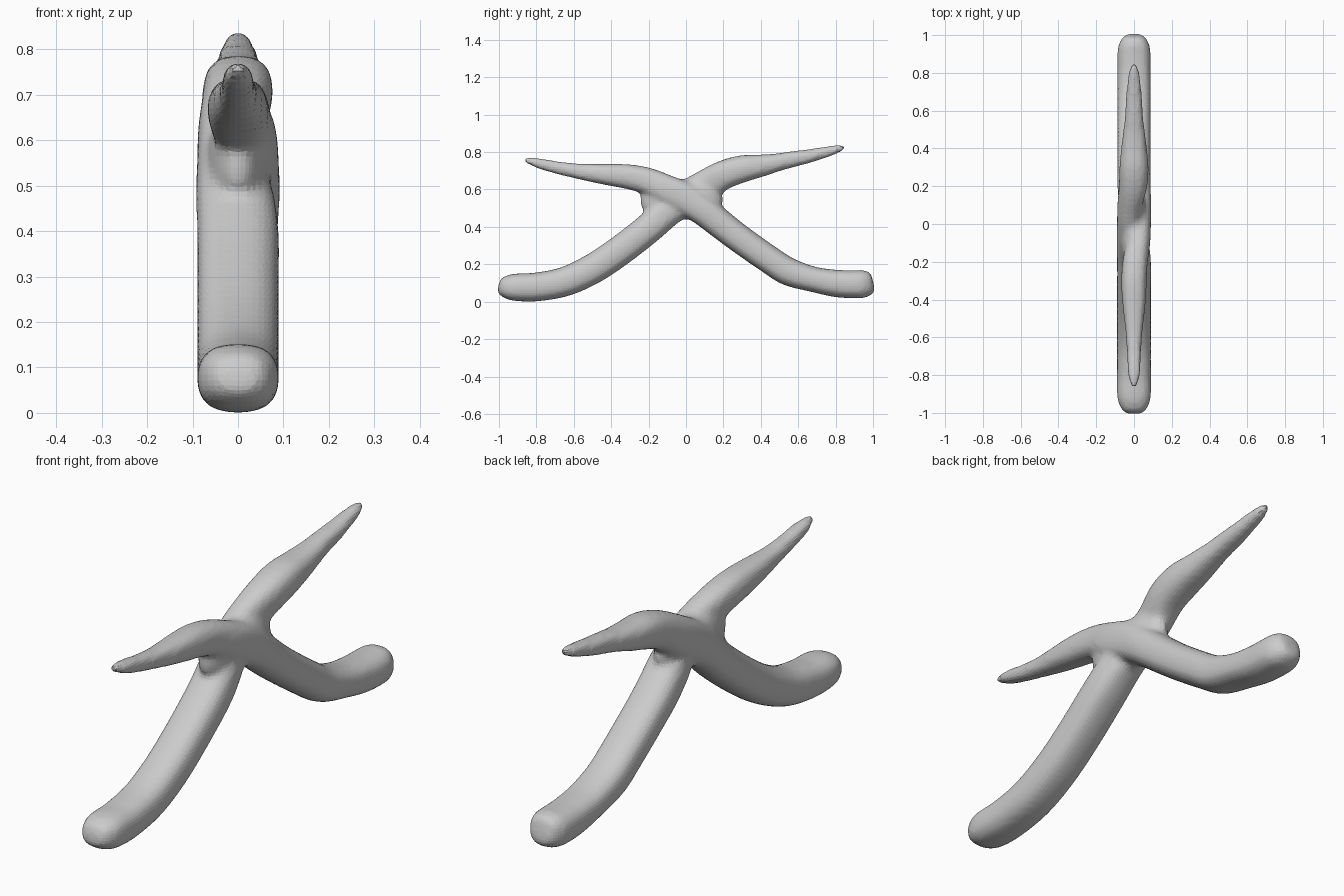
import bpy
import bmesh
from math import cos, sin, pi, copysign
from mathutils import Vector

cube = bpy.data.objects.get("Cube")
if cube:
    bpy.data.objects.remove(cube, do_unlink=True)

grey = bpy.data.materials.new("plain grey")
grey.use_nodes = True
COLOUR = (0.6, 0.6, 0.6, 1)
grey.diffuse_color = COLOUR
grey.node_tree.nodes["Principled BSDF"].inputs["Base Color"].default_value = COLOUR

SIDES = 24


def power(v, e):
    return copysign(abs(v) ** e, v)


def smooth_stations(stations, steps=5):
    """Catmull-Rom interpolation through (y, z, x, half width, half height)."""
    s = [Vector(p) for p in stations]
    s = [s[0]] + s + [s[-1]]
    out = []
    for a, b, c, d in zip(s, s[1:], s[2:], s[3:]):
        for i in range(steps):
            t = i / steps
            out.append(0.5 * (2 * b + (c - a) * t + (2 * a - 5 * b + 4 * c - d) * t * t
                              + (3 * b - a - 3 * c + d) * t ** 3))
    return out + [s[-1]]


def add_arm(bm, stations):
    """Loft rounded rings, square to the path, from the handle to the jaw tip."""
    pts = smooth_stations(stations)
    rings = []
    for i, p in enumerate(pts):
        a, b = pts[max(i - 1, 0)], pts[min(i + 1, len(pts) - 1)]
        along = Vector((0, b[0] - a[0], b[1] - a[1])).normalized()
        up = Vector((0, -along.z, along.y))
        rings.append([bm.verts.new(
            Vector((p[2], p[0], p[1]))
            + Vector((p[3] * power(cos(2 * pi * k / SIDES), 0.8), 0, 0))
            + up * p[4] * power(sin(2 * pi * k / SIDES), 0.8)) for k in range(SIDES)])
    for r, q in zip(rings, rings[1:]):
        for k in range(SIDES):
            n = (k + 1) % SIDES
            bm.faces.new((r[k], r[n], q[n], q[k]))
    bm.faces.new(rings[0][::-1])
    bm.faces.new(rings[-1])


bm = bmesh.new()

# Arm from the front handle to the back jaw, passing on the right
add_arm(bm, [
    (-1.003, .083, 0, .03, .025), (-.99, .081, 0, .058, .046), (-.95, .078, 0, .081, .066),
    (-.9, .077, 0, .09, .074), (-.8, .079, 0, .09, .077), (-.65, .107, 0, .09, .079),
    (-.5, .175, 0, .09, .081), (-.35, .275, 0, .09, .081), (-.2, .392, 0, .09, .081),
    (-.1, .482, -.008, .084, .083), (0, .558, -.024, .066, .087), (.1, .618, -.022, .066, .085),
    (.2, .677, -.005, .075, .078), (.3, .71, 0, .077, .073), (.4, .727, 0, .068, .06),
    (.5, .747, 0, .056, .047), (.57, .762, 0, .048, .043), (.65, .777, 0, .044, .037),
    (.76, .803, 0, .034, .028), (.82, .819, 0, .024, .02), (.85, .824, 0, .01, .012)])

# Arm from the back handle to the front jaw, passing on the left
add_arm(bm, [
    (1.002, .1, 0, .03, .035), (.99, .098, 0, .058, .058), (.95, .095, 0, .081, .074),
    (.9, .093, 0, .088, .075), (.8, .098, 0, .088, .073), (.68, .12, 0, .088, .068),
    (.55, .16, 0, .088, .075), (.45, .222, 0, .088, .075), (.3, .327, 0, .088, .076),
    (.2, .403, 0, .088, .078), (.1, .482, .008, .084, .081), (0, .55, .024, .066, .084),
    (-.1, .597, .022, .064, .08), (-.2, .643, .006, .067, .072), (-.3, .667, 0, .067, .067),
    (-.4, .678, 0, .063, .059), (-.5, .688, 0, .053, .049), (-.58, .698, 0, .044, .041),
    (-.68, .715, 0, .038, .034), (-.78, .738, 0, .034, .028), (-.84, .753, 0, .022, .018),
    (-.87, .758, 0, .01, .01)])

# Pivot web filling the corners between the arms
pivot = bmesh.ops.create_uvsphere(bm, u_segments=24, v_segments=16, radius=1)["verts"]
for v in pivot:
    v.co = Vector((v.co.x * .07, -.025 + power(v.co.y, .75) * .222,
                   .548 + power(v.co.z, .75) * .108))

bmesh.ops.recalc_face_normals(bm, faces=bm.faces)
mesh = bpy.data.meshes.new("crossed_arms")
bm.to_mesh(mesh)
bm.free()
mesh.materials.append(grey)
body = bpy.data.objects.new("crossed_arms", mesh)
bpy.context.collection.objects.link(body)

# Fuse the arms into one faceted skin and soften the joints
fuse = body.modifiers.new("fuse", "REMESH")
fuse.mode = "VOXEL"
fuse.voxel_size = 0.013
soften = body.modifiers.new("soften", "SMOOTH")
soften.factor = 0.5
soften.iterations = 8
